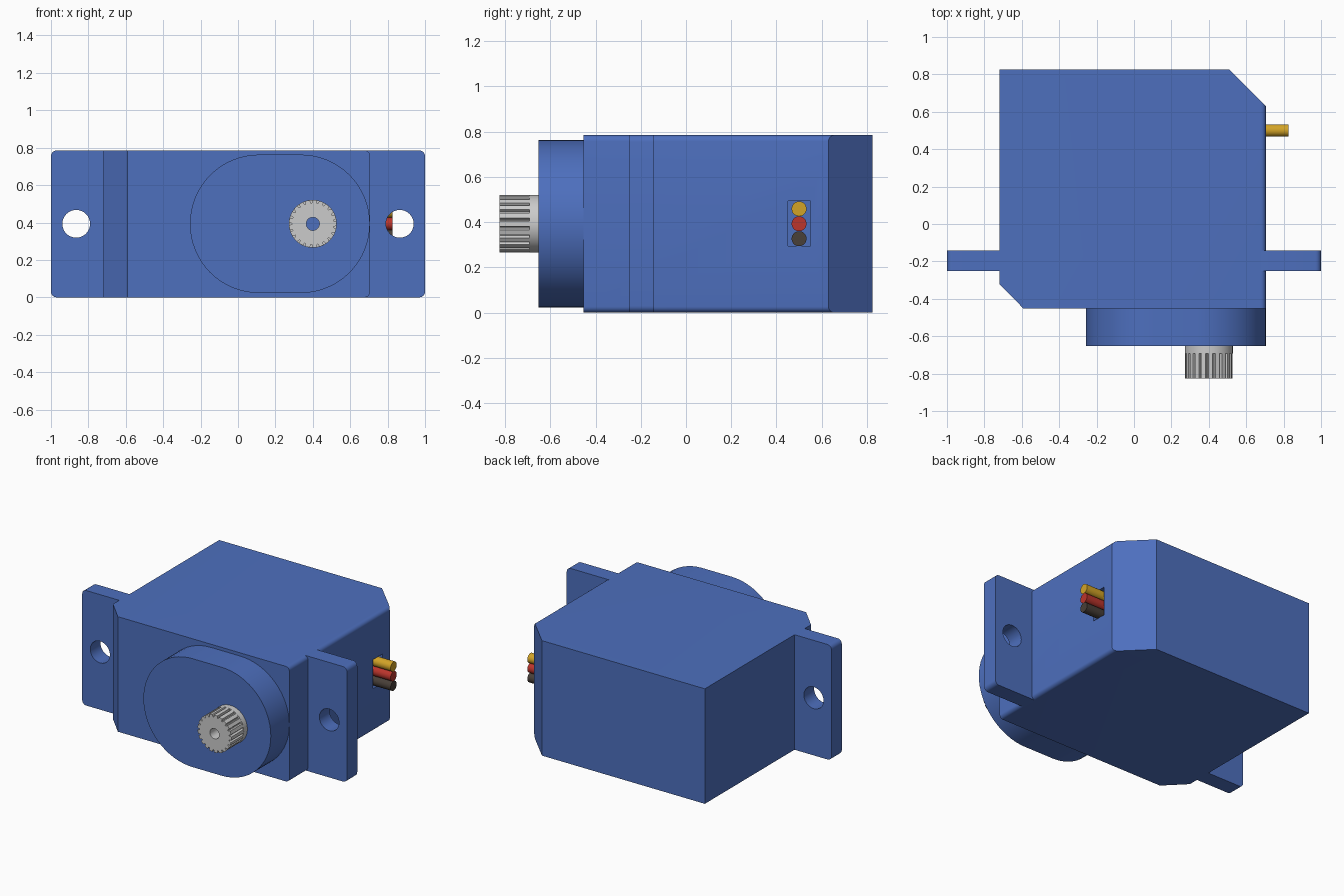
import bpy, bmesh
from math import sin, cos, pi, radians

if "Cube" in bpy.data.objects:
    bpy.data.objects.remove(bpy.data.objects["Cube"])

ZC = 0.393   # height of the shaft axis and mounting holes
H = 0.785    # body height


def material(name, rgb):
    m = bpy.data.materials.new(name)
    m.diffuse_color = (*rgb, 1)
    m.use_nodes = True
    m.node_tree.nodes["Principled BSDF"].inputs["Base Color"].default_value = m.diffuse_color
    return m


BLUE = material("blue_plastic", (0.075, 0.16, 0.515))
YELLOW = material("yellow_wire", (0.65, 0.37, 0.02))
RED = material("red_wire", (0.5, 0.035, 0.025))
BROWN = material("brown_wire", (0.065, 0.05, 0.04))


def arc(cx, cy, r, a0, a1, n):
    return [(cx + r * cos(radians(a0 + (a1 - a0) * i / n)),
             cy + r * sin(radians(a0 + (a1 - a0) * i / n))) for i in range(n + 1)]


def circle(cx, cy, r, n=48):
    return arc(cx, cy, r, 0, 360, n)[:-1]


def prism(name, pts, axis, lo, hi, mat=None):
    """Extrude a 2D profile along an axis from lo to hi."""
    place = {'x': lambda p, d: (d, p[0], p[1]),
             'y': lambda p, d: (p[0], d, p[1]),
             'z': lambda p, d: (p[0], p[1], d)}[axis]
    bm = bmesh.new()
    a = [bm.verts.new(place(p, lo)) for p in pts]
    b = [bm.verts.new(place(p, hi)) for p in pts]
    bm.faces.new(a)
    bm.faces.new(b)
    for i in range(len(pts)):
        j = (i + 1) % len(pts)
        bm.faces.new((a[i], a[j], b[j], b[i]))
    bmesh.ops.recalc_face_normals(bm, faces=bm.faces)
    me = bpy.data.meshes.new(name)
    bm.to_mesh(me)
    bm.free()
    ob = bpy.data.objects.new(name, me)
    bpy.context.collection.objects.link(ob)
    if mat:
        me.materials.append(mat)
    return ob


def activate(ob):
    bpy.ops.object.select_all(action='DESELECT')
    ob.select_set(True)
    bpy.context.view_layer.objects.active = ob


def cut(ob, cutter):
    mod = ob.modifiers.new("cut", 'BOOLEAN')
    mod.operation, mod.solver, mod.object = 'DIFFERENCE', 'EXACT', cutter
    activate(ob)
    bpy.ops.object.modifier_apply(modifier=mod.name)
    bpy.data.objects.remove(cutter)


# Main case with two chamfered corners
case = prism("case", [(-0.72, 0.825), (-0.72, -0.32), (-0.59, -0.453), (0.705, -0.453),
                      (0.705, 0.63), (0.51, 0.825)], 'z', 0, H, BLUE)
# Rounded long edges on the wire side
bm = bmesh.new()
bm.from_mesh(case.data)
edges = [e for e in bm.edges
         if all(v.co.x > 0.7 for v in e.verts) and abs(e.verts[0].co.z - e.verts[1].co.z) < 1e-4]
bmesh.ops.bevel(bm, geom=edges, offset=0.027, segments=6, profile=0.5, affect='EDGES')
bm.to_mesh(case.data)
bm.free()
# Pocket where the wires leave the case
cut(case, prism("pocket_cutter", [(0.45, 0.295), (0.55, 0.295), (0.55, 0.493), (0.45, 0.493)],
                'x', 0.64, 0.8))

# Mounting tabs with rounded outer corners and a screw hole
R = 0.03
for side, s, inner in (("left", -1, 0.715), ("right", 1, 0.678)):
    outline = ([(inner, 0)] + arc(1 - R, R, R, -90, 0, 6)
               + arc(1 - R, H - R, R, 0, 90, 6) + [(inner, H)])
    tab = prism(side + "_mounting_tab", [(s * x, z) for x, z in outline], 'y', -0.252, -0.142, BLUE)
    cut(tab, prism("hole_cutter", circle(s * 0.865, ZC, 0.074), 'y', -0.4, 0))

# Gear housing on the front, oval
housing = prism("gear_housing", arc(0.335, ZC, 0.37, -90, 90, 32) + arc(0.113, ZC, 0.37, 90, 270, 32),
                'y', -0.653, -0.45, BLUE)

# Output shaft: round collar and toothed spline, both bored through
collar = prism("shaft_collar", circle(0.4, ZC, 0.128, 64), 'y', -0.692, -0.653)
TEETH = 21
tooth = []
for i in range(TEETH):
    for f, r in ((-0.3, 0.128), (0.3, 0.128), (0.42, 0.112), (0.58, 0.112)):
        a = 2 * pi * (i + f) / TEETH
        tooth.append((0.4 + r * cos(a), ZC + r * sin(a)))
spline = prism("shaft_spline", tooth, 'y', -0.825, -0.692)
for ob in (collar, spline):
    cut(ob, prism("bore_cutter", circle(0.4, ZC, 0.035, 32), 'y', -0.9, -0.6))

# Three wires stacked in the pocket
for name, z, mat in (("yellow_wire", ZC + 0.066, YELLOW), ("red_wire", ZC, RED),
                     ("brown_wire", ZC - 0.066, BROWN)):
    prism(name, circle(0.5, z, 0.033, 32), 'x', 0.63, 0.825, mat)

# Smooth the round surfaces, keep the edges sharp
for ob in list(bpy.context.collection.objects):
    activate(ob)
    bpy.ops.object.shade_smooth_by_angle(angle=radians(25))
